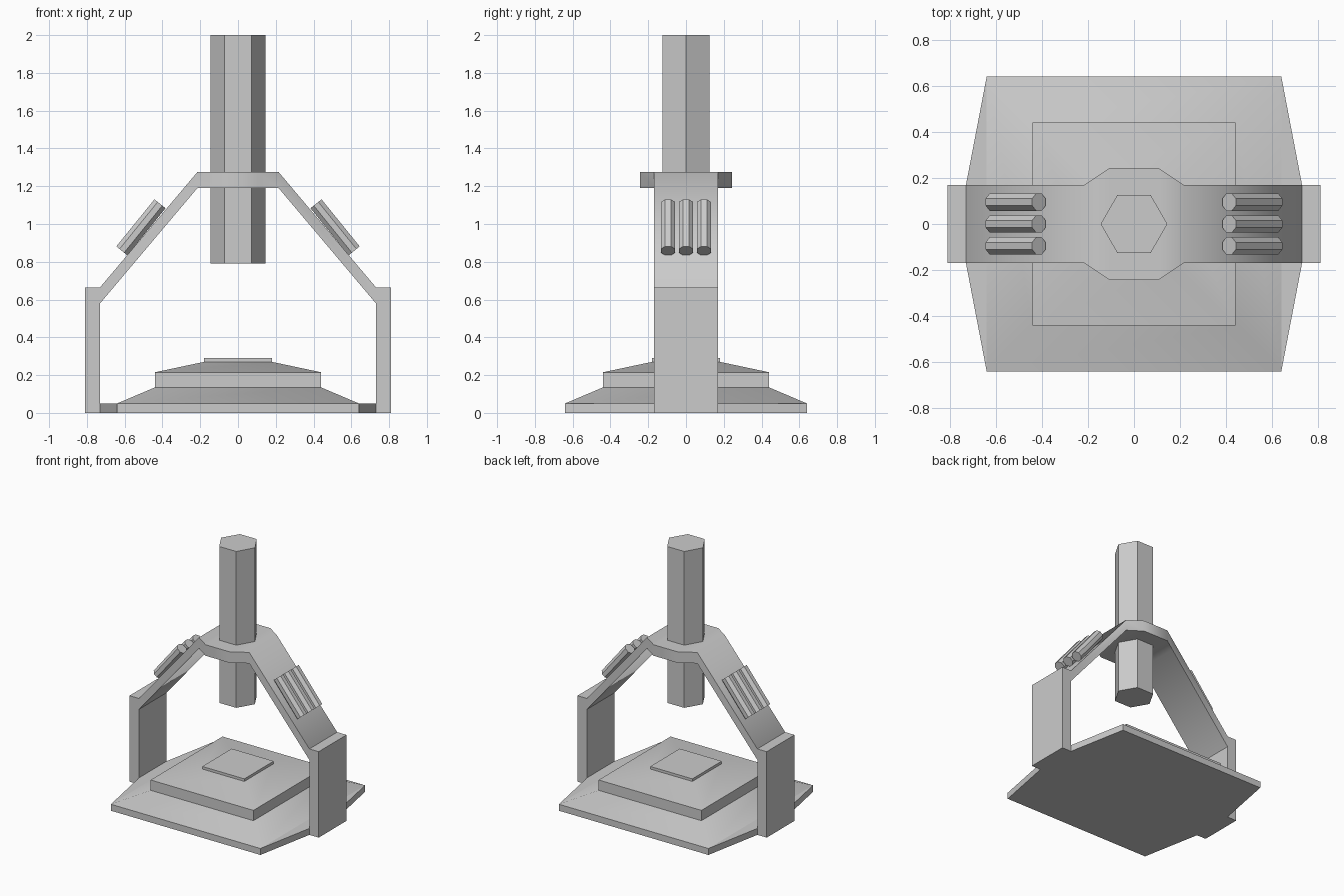
import bpy, bmesh
from math import radians, pi, cos, sin
from mathutils import Vector

if "Cube" in bpy.data.objects:
    bpy.data.objects.remove(bpy.data.objects["Cube"])


def loft(name, rings, cap_ends=True, smooth=None):
    """Skin equal-length rings of points into one mesh object."""
    bm = bmesh.new()
    loops = [[bm.verts.new(p) for p in ring] for ring in rings]
    n = len(loops[0])
    for a, b in zip(loops, loops[1:]):
        for i in range(n):
            j = (i + 1) % n
            bm.faces.new((a[i], a[j], b[j], b[i]))
    if cap_ends:
        bm.faces.new(loops[0][::-1])
        bm.faces.new(loops[-1])
    bmesh.ops.recalc_face_normals(bm, faces=bm.faces)
    mesh = bpy.data.meshes.new(name)
    bm.to_mesh(mesh)
    bm.free()
    obj = bpy.data.objects.new(name, mesh)
    bpy.context.collection.objects.link(obj)
    if smooth:
        bpy.ops.object.select_all(action='DESELECT')
        obj.select_set(True)
        bpy.context.view_layer.objects.active = obj
        bpy.ops.object.shade_smooth_by_angle(angle=radians(smooth))
    return obj


def prism(name, outline, z0, z1):
    return loft(name, [[(x, y, z) for x, y in outline] for z in (z0, z1)])


def mirror_x(obj):
    obj.modifiers.new("mirror", 'MIRROR').use_axis[0] = True


# Base plate, bulging towards the legs
plate = [(.64, -.64), (.73, -.17), (.73, .17), (.64, .64),
         (-.64, .64), (-.73, .17), (-.73, -.17), (-.64, -.64)]
prism("base_plate", plate, 0, .05)

# Stepped pedestal on the plate
steps = [(.64, .05), (.44, .135), (.44, .215), (.18, .27), (.18, .29)]
loft("base_steps", [[(r, -r, z), (r, r, z), (-r, r, z), (-r, -r, z)]
                    for r, z in steps], smooth=40)

# Upright legs
mirror_x(prism("side_leg", [(.73, -.17), (.81, -.17), (.81, .17), (.73, .17)], 0, .665))

# Sloping arms and the octagonal crown: x, underside z, half width
half = [(.73, .58, .17), (.215, 1.19, .17), (.107, 1.19, .243)]
stations = [(-x, z, w) for x, z, w in half] + half[::-1]
loft("arch", [[(x, -w, z), (x, w, z), (x, w, z + .085), (x, -w, z + .085)]
              for x, z, w in stations], smooth=55)

# Hexagonal column through the crown
prism("column", [(.145 * cos(i * pi / 3), .145 * sin(i * pi / 3)) for i in range(6)], .79, 2)

# Three rods on each arm, laid along the slope
low, high = Vector((.615, 0, .858)), Vector((.413, 0, 1.107))
axis = (high - low).normalized()
side = Vector((0, 1, 0))
out = axis.cross(side)
radius = .0375 / cos(pi / 8)
for k, y in enumerate((-.095, 0, .095)):
    angles = [(i + .5) * pi / 4 for i in range(8)]
    rings = [[end + side * (y + radius * cos(a)) + out * radius * sin(a) for a in angles]
             for end in (low, high)]
    mirror_x(loft(f"arm_rod_{k + 1}", rings))
